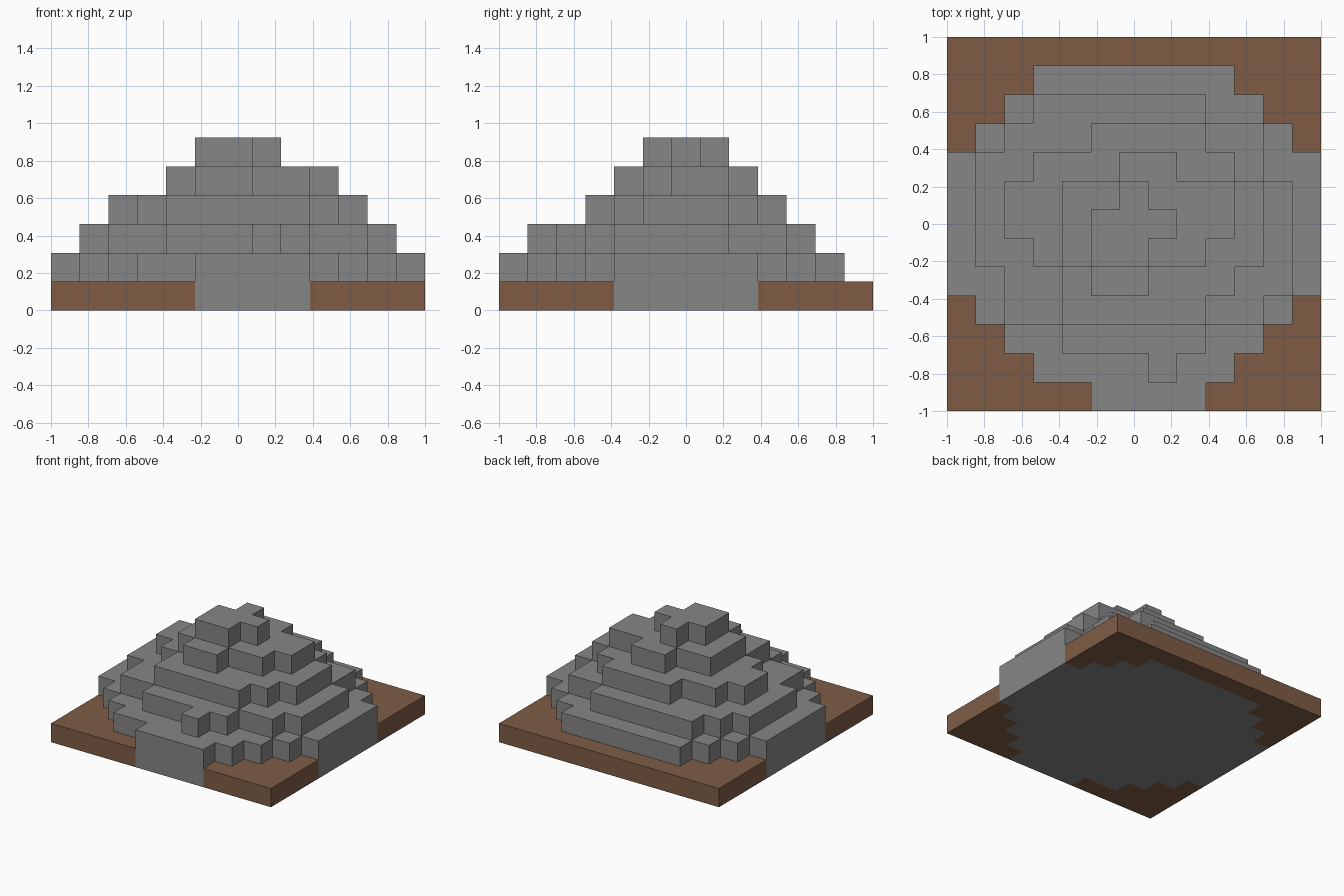
import bpy, bmesh

if "Cube" in bpy.data.objects:
    bpy.data.objects.remove(bpy.data.objects["Cube"], do_unlink=True)

GRID = 13
CELL = 2 / GRID


def material(name, color):
    mat = bpy.data.materials.new(name)
    mat.use_nodes = True
    mat.diffuse_color = color
    bsdf = mat.node_tree.nodes["Principled BSDF"]
    bsdf.inputs["Base Color"].default_value = color
    bsdf.inputs["Roughness"].default_value = 0.9
    return mat


def block_layer(name, spans, low, high, mat, keep_bottom):
    """Extrude a stepped outline given as (row, first column, end column)."""
    bm = bmesh.new()
    corners = {}

    def corner(col, row):
        if (col, row) not in corners:
            corners[col, row] = bm.verts.new(
                (col * CELL - 1, row * CELL - 1, low * CELL))
        return corners[col, row]

    for row, start, end in spans:
        for col in range(start, end):
            bm.faces.new([corner(col, row), corner(col + 1, row),
                          corner(col + 1, row + 1), corner(col, row + 1)])
    grown = bmesh.ops.extrude_face_region(bm, geom=bm.faces[:], use_keep_orig=True)
    for item in grown["geom"]:
        if isinstance(item, bmesh.types.BMVert):
            item.co.z = high * CELL
    bmesh.ops.recalc_face_normals(bm, faces=bm.faces[:])
    # Upper terraces rest on the one below, so they need no underside
    if not keep_bottom:
        hidden = [f for f in bm.faces if f.normal.z < -0.5]
        bmesh.ops.delete(bm, geom=hidden, context="FACES")
    bmesh.ops.dissolve_limit(bm, angle_limit=0.01, verts=bm.verts[:], edges=bm.edges[:])
    mesh = bpy.data.meshes.new(name)
    bm.to_mesh(mesh)
    bm.free()
    mesh.materials.append(mat)
    obj = bpy.data.objects.new(name, mesh)
    bpy.context.collection.objects.link(obj)
    return obj


def rows(first, *spans):
    return [(first + i, a, b) for i, (a, b) in enumerate(spans)]


stone = material("grey stone", (0.24, 0.24, 0.24, 1))
soil = material("brown soil", (0.21, 0.108, 0.06, 1))

# Mound terraces from bottom to top, one column span per row, front to back
full = (0, GRID)
foot = rows(0, (5, 9), (3, 10), (2, 11), (1, 12), full, full, full, full, full,
            (1, 12), (2, 11), (3, 10))
lower = rows(1, (7, 8), (4, 9), (2, 11), (2, 12), (1, 12), (1, 12), (1, 12),
             (1, 11), (2, 11), (3, 9))
middle = rows(3, (4, 9), (4, 10), (3, 11), (2, 11), (2, 11), (3, 10), (5, 9))
upper = rows(4, (5, 7), (4, 9), (4, 10), (4, 10), (6, 8))
peak = rows(5, (5, 7), (5, 8), (6, 7))

block_layer("mound_foot", foot, 0, 2, stone, True)
terraces = {"lower_terrace": lower, "middle_terrace": middle,
            "upper_terrace": upper, "peak": peak}
for level, (name, spans) in enumerate(terraces.items(), start=2):
    block_layer(name, spans, level, level + 1, stone, False)

# Soil slab fills the square around the mound foot
ground = [(GRID - 1, 0, GRID)]
for row, start, end in foot:
    ground += [(row, 0, start), (row, end, GRID)]
block_layer("soil_slab", ground, 0, 1, soil, True)
